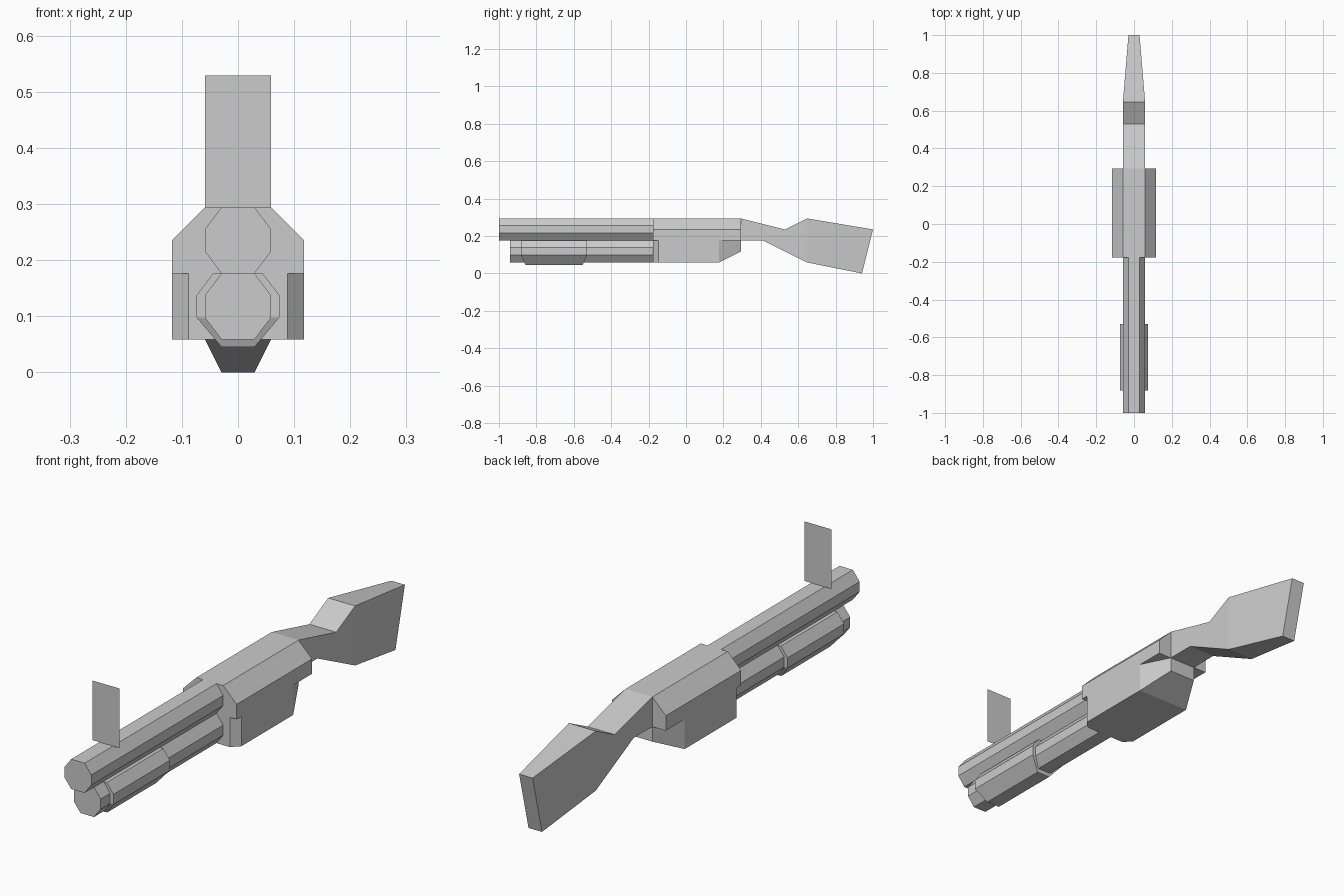
import bpy, bmesh

if "Cube" in bpy.data.objects:
    bpy.data.objects.remove(bpy.data.objects["Cube"])

U = 1 / 17  # grid unit of the model: 34 units long in total


def sym(half):
    """Close a half outline (x >= 0) by mirroring it in x."""
    return half + [(-p[0], *p[1:]) for p in reversed(half)]


def loft(name, ring_a, ring_b, caps=None):
    """Join two rings of equal size with quads and close both ends."""
    bm = bmesh.new()
    a, b = ([bm.verts.new([c * U for c in p]) for p in r] for r in (ring_a, ring_b))
    n = len(a)
    for i in range(n):
        j = (i + 1) % n
        bm.faces.new((a[i], a[j], b[j], b[i]))
    for cap in caps or [range(n)]:
        bm.faces.new([a[i] for i in cap])
        bm.faces.new([b[i] for i in cap])
    bmesh.ops.recalc_face_normals(bm, faces=bm.faces)
    mesh = bpy.data.meshes.new(name)
    bm.to_mesh(mesh)
    bm.free()
    obj = bpy.data.objects.new(name, mesh)
    bpy.context.collection.objects.link(obj)
    return obj


def prism(name, half, y0, y1):
    """Symmetric x-z cross-section extruded along y."""
    ring = sym(half)
    return loft(name, *[[(x, y, z) for x, z in ring] for y in (y0, y1)])


# Barrel and magazine tube share one octagonal section
for name, zc, front in (("barrel", 4, -17), ("magazine_tube", 2, -16)):
    octagon = [(0.5, zc + 1), (1, zc + 0.34), (1, zc - 0.34), (0.5, zc - 1)]
    prism(name, octagon, front, -3)

# Pump grip, lower edge slanted inward at both ends
pump = sym([(0.75, 3, 0), (1.25, 2.34, 0), (1.25, 1.66, 0), (0.5, 0.77, 0.4)])
loft("pump_grip",
     [(x, -15 + d, z) for x, z, d in pump],
     [(x, -9 - d, z) for x, z, d in pump],
     [[0, 1, 2, 5, 6, 7], [2, 3, 4, 5]])

# Receiver: bevelled top block
prism("receiver_top", [(1, 5), (2, 4), (2, 3)], -3, 5)

# Receiver: lower block with chamfered front and tapered, rising rear
lower = sym([(1.5, -3, 1), (2, -2.5, 1), (2, 3, 1), (1, 5, 2)])
loft("receiver_lower", [(x, y, 3) for x, y, z in lower], lower,
     [[0, 1, 2, 5, 6, 7], [2, 3, 4, 5]])

# Stock: side profile of (half width, y, z), narrowing to the butt
stock = [(1, 5, 5), (1, 9, 4), (1, 11, 5), (0.5, 17, 4),
         (0.5, 16, 0), (1, 11, 1), (1, 7, 3), (1, 5, 3)]
loft("stock", [(-w, y, z) for w, y, z in stock], stock,
     [[0, 1, 2, 5, 6, 7], [2, 3, 4, 5]])

# Front sight: one flat upright panel
mesh = bpy.data.meshes.new("front_sight")
mesh.from_pydata([(x * U, -14 * U, z * U) for x, z in ((-1, 5), (1, 5), (1, 9), (-1, 9))],
                 [], [(0, 1, 2, 3)])
bpy.context.collection.objects.link(bpy.data.objects.new("front_sight", mesh))
